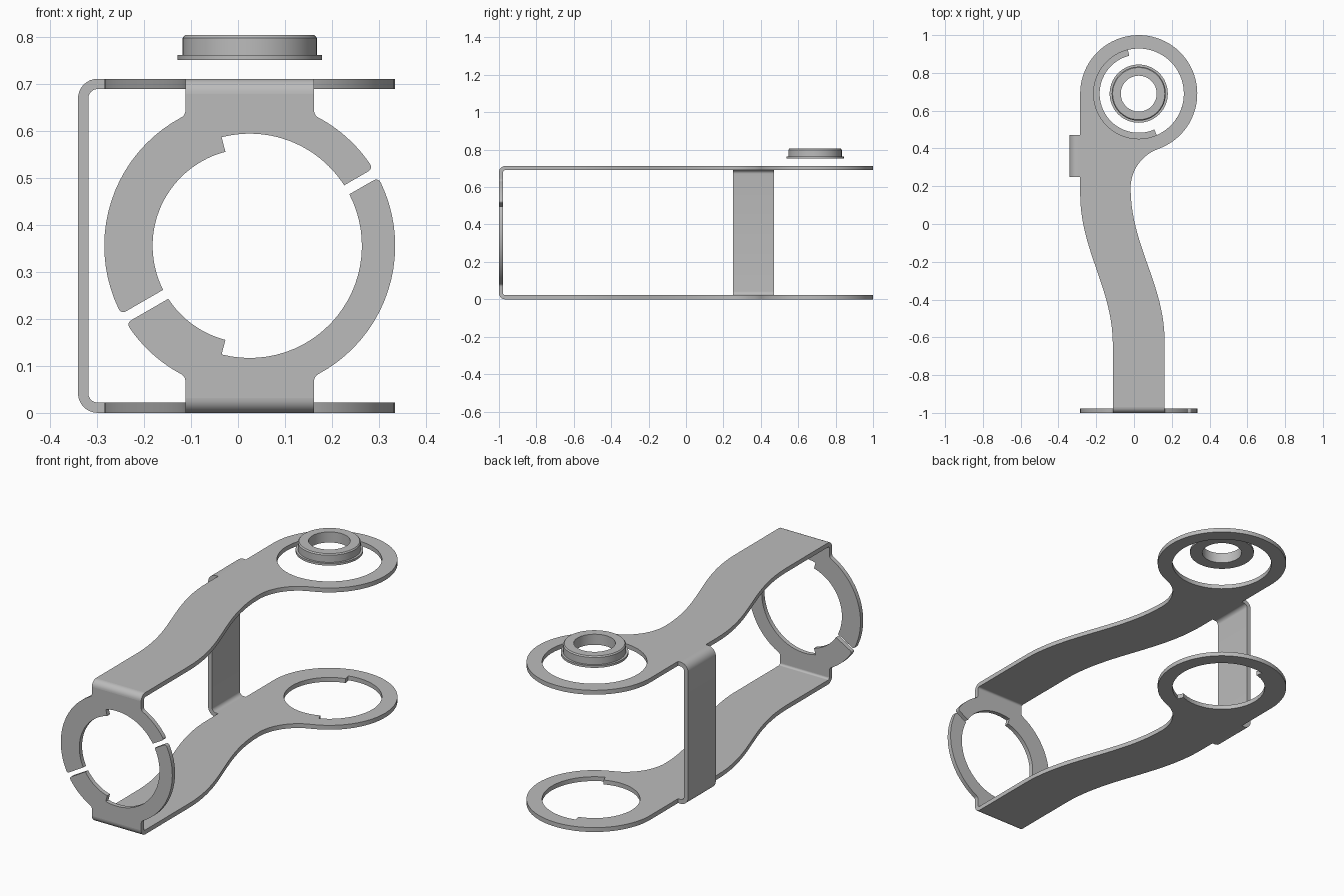
import bpy, bmesh, math
from mathutils import Vector, Matrix

if "Cube" in bpy.data.objects:
    bpy.data.objects.remove(bpy.data.objects["Cube"])

T = 0.022            # sheet thickness
H = 0.712            # overall bracket height
CX, CY, CZ = 0.025, 0.69, H / 2   # eye centre (x, y) and clamp ring centre height
R_OUT, R_BIG, R_SMALL = 0.31, 0.239, 0.207
RB = 0.032           # outer radius of the front bends
HALF_W = 0.137       # half width of the arm at the front

steel = bpy.data.materials.new("grey_steel")
steel.diffuse_color = (0.5, 0.5, 0.5, 1)
steel.use_nodes = True
steel.node_tree.nodes["Principled BSDF"].inputs["Base Color"].default_value = steel.diffuse_color


def arc(c, r, a0, a1, n=24):
    return [(c[0] + r * math.cos(math.radians(a0 + (a1 - a0) * i / n)),
             c[1] + r * math.sin(math.radians(a0 + (a1 - a0) * i / n))) for i in range(n + 1)]


def bezier(pts, n=20):
    p = [Vector(q) for q in pts]
    out = []
    for i in range(n + 1):
        q, t = p, i / n
        while len(q) > 1:
            q = [a.lerp(b, t) for a, b in zip(q, q[1:])]
        out.append(tuple(q[0]))
    return out


def finish(bm, name):
    bmesh.ops.recalc_face_normals(bm, faces=bm.faces)
    me = bpy.data.meshes.new(name)
    bm.to_mesh(me)
    bm.free()
    me.materials.append(steel)
    ob = bpy.data.objects.new(name, me)
    bpy.context.collection.objects.link(ob)
    bpy.ops.object.select_all(action='DESELECT')
    ob.select_set(True)
    bpy.context.view_layer.objects.active = ob
    bpy.ops.object.shade_smooth_by_angle(angle=math.radians(30))
    return ob


def extrude(name, loops, place, offset):
    """Fill 2D loops (outline plus holes), place them in 3D and extrude by offset."""
    bm = bmesh.new()
    for loop in loops:
        vs = [bm.verts.new((u, v, 0)) for u, v in loop]
        for a, b in zip(vs, vs[1:] + vs[:1]):
            bm.edges.new((a, b))
    bmesh.ops.remove_doubles(bm, verts=bm.verts, dist=1e-5)
    bmesh.ops.triangle_fill(bm, use_beauty=True, use_dissolve=False,
                            edges=bm.edges[:], normal=(0, 0, 1))
    for v in bm.verts:
        v.co = Vector(place(v.co.x, v.co.y))
    ext = bmesh.ops.extrude_face_region(bm, geom=bm.faces[:], use_keep_orig=True)
    moved = [g for g in ext["geom"] if isinstance(g, bmesh.types.BMVert)]
    bmesh.ops.translate(bm, verts=moved, vec=offset)
    return finish(bm, name)


# Curved arm plates with a round eye at the back
xl, xr = CX - HALF_W, CX + HALF_W
outline = [(xl, -1 + RB), (xr, -1 + RB)]
outline += bezier([(xr, -0.62), (xr, -0.32), (-0.018, -0.11), (-0.018, 0.19)])
outline += arc((0.202, 0.19), 0.22, 180, 109.3, 14)[1:]
outline += arc((CX, CY), R_OUT, -70.7, 180, 56)
outline += bezier([(CX - R_OUT, 0.16), (CX - R_OUT, -0.14), (xl, -0.34), (xl, -0.64)])
top_hole = arc((CX, CY), R_BIG, 0, 360, 64)[:-1]
bottom_hole = (arc((CX, CY), R_SMALL, 104, 293.5, 36)
               + arc((CX, CY), R_BIG, 293.5, 464, 36))
extrude("upper_arm_plate", [outline, top_hole], lambda u, v: (u, v, H - T), (0, 0, T))
extrude("lower_arm_plate", [outline, bottom_hole], lambda u, v: (u, v, 0), (0, 0, T))

# Rounded bends joining the arms to the clamp ring
for name, cz, a0, a1 in (("upper_front_bend", H - RB, 90, 180),
                         ("lower_front_bend", RB, 180, 270)):
    c = (-1 + RB, cz)
    prof = arc(c, RB, a0, a1, 8) + arc(c, RB - T, a1, a0, 8)
    extrude(name, [prof], lambda u, v: (xl, u, v), (2 * HALF_W, 0, 0))


# Split clamp ring: each half has a neck, rounded split ends and a stepped bore
def polar(r, a):
    return (r * math.cos(math.radians(a)), r * math.sin(math.radians(a)))


def clamp_half(name, a0, neck, bore):
    def split_end(r, ang, side):
        return polar(r, ang + side * math.degrees(math.asin(0.011 / r)))
    a1 = a0 + 180
    trim = math.degrees(0.011 / R_OUT) + 2.3
    da = math.degrees(math.asin(HALF_W / R_OUT))
    n = Vector(polar(1, neck))
    t = Vector((-n.y, n.x))
    root = math.sqrt(R_OUT ** 2 - HALF_W ** 2)

    def neck_pt(s, h):
        return tuple(t * s * HALF_W + n * h)

    pts = bezier([split_end(R_OUT - 0.013, a0, 1), split_end(R_OUT, a0, 1),
                  polar(R_OUT, a0 + trim)], 5)
    pts += arc((0, 0), R_OUT, a0 + trim, neck - da - 2, 20)[1:]
    pts += bezier([polar(R_OUT, neck - da - 2), neck_pt(-1, root), neck_pt(-1, root + 0.012)], 5)[1:]
    pts += [neck_pt(-1, CZ - RB), neck_pt(1, CZ - RB)]
    pts += bezier([neck_pt(1, root + 0.012), neck_pt(1, root), polar(R_OUT, neck + da + 2)], 5)
    pts += arc((0, 0), R_OUT, neck + da + 2, a1 - trim, 20)[1:]
    pts += bezier([polar(R_OUT, a1 - trim), split_end(R_OUT, a1, -1),
                   split_end(R_OUT - 0.013, a1, -1)], 5)[1:]
    for r, b0, b1 in bore:
        pts += arc((0, 0), r, b0, b1, 28)
    extrude(name, [pts], lambda u, v: (CX + u, -1, CZ + v), (0, T, 0))


g_big = math.degrees(math.asin(0.011 / R_BIG))
g_small = math.degrees(math.asin(0.011 / R_SMALL))
clamp_half("upper_clamp_half", 30, 90,
           [(R_SMALL, 210 - g_small, 104.5), (R_BIG, 104.5, 30 + g_big)])
clamp_half("lower_clamp_half", 210, 270,
           [(R_BIG, 390 - g_big, 255.5), (R_SMALL, 255.5, 210 + g_small)])

# Side strap: C-shaped sheet tying the two arms together
xs, ro = -0.341, 0.042
ri, x_in = ro - T, CX - R_OUT
lo, hi = (xs + ro, ro), (xs + ro, H - ro)
strap = ([(x_in, H)] + arc(hi, ro, 90, 180, 8) + arc(lo, ro, 180, 270, 8)
         + [(x_in, 0), (x_in, T)] + arc(lo, ri, 270, 180, 8) + arc(hi, ri, 180, 90, 8)
         + [(x_in, H - T)])
extrude("side_strap", [strap], lambda u, v: (u, 0.25, v), (0, 0.22, 0))

# Flanged bushing floating above the upper eye
profile = [(0.095, 0.752), (0.154, 0.752), (0.154, 0.763), (0.143, 0.763),
           (0.143, 0.799), (0.138, 0.805), (0.095, 0.805)]
bm = bmesh.new()
vs = [bm.verts.new((CX + r, CY, z)) for r, z in profile]
for a, b in zip(vs, vs[1:] + vs[:1]):
    bm.edges.new((a, b))
bmesh.ops.spin(bm, geom=bm.verts[:] + bm.edges[:], cent=(CX, CY, 0), axis=(0, 0, 1),
               angle=2 * math.pi, steps=64, use_duplicate=False)
bmesh.ops.remove_doubles(bm, verts=bm.verts, dist=1e-5)
finish(bm, "flanged_bushing")
